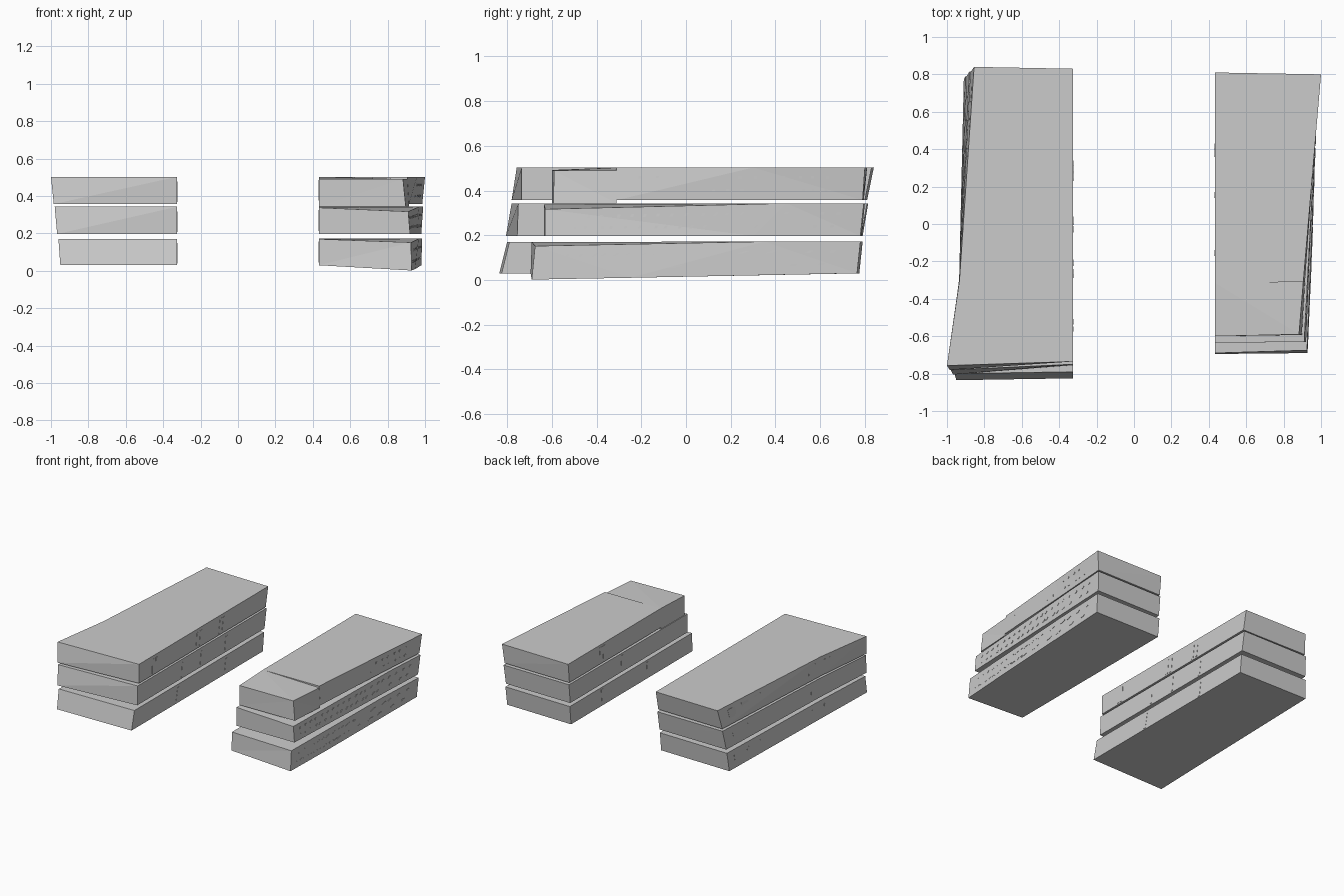
import bpy, bmesh, random
from mathutils import Vector

if "Cube" in bpy.data.objects:
    bpy.data.objects.remove(bpy.data.objects["Cube"])

random.seed(4)


def finish(bm, name):
    bmesh.ops.recalc_face_normals(bm, faces=bm.faces[:])
    me = bpy.data.meshes.new(name)
    bm.to_mesh(me)
    bm.free()
    bpy.context.collection.objects.link(bpy.data.objects.new(name, me))


def slab(name, low, high):
    """Loft one storey between a floor outline and a roof outline."""
    bm = bmesh.new()
    a = [bm.verts.new(p) for p in low]
    b = [bm.verts.new(p) for p in high]
    bm.faces.new(a)
    bm.faces.new(b)
    n = len(a)
    for i in range(n):
        j = (i + 1) % n
        bm.faces.new((a[i], a[j], b[j], b[i]))
    bmesh.ops.triangulate(bm, faces=[f for f in bm.faces if len(f.verts) > 3])
    finish(bm, name)
    return [Vector(p) for p in low], [Vector(p) for p in high]


def panels(name, walls, items, side):
    """Thin panels (y, v, width, height) lying on the wall spans."""
    bm = bmesh.new()
    for y, v, w, h in items:
        for l0, l1, h0, h1 in walls:
            if not (min(h0.y, h1.y) <= y - w / 2 and y + w / 2 <= max(h0.y, h1.y)):
                continue
            span = h1.y - h0.y
            rise = h0.z - l0.z

            def at(dy, dv, off):
                u = (y + dy - h0.y) / span
                t = v + dv / rise
                p = l0.lerp(l1, u).lerp(h0.lerp(h1, u), t)
                return p + Vector((side * off, 0, 0))

            ring = [(-w/2, -h/2), (w/2, -h/2), (w/2, h/2), (-w/2, h/2)]
            a = [bm.verts.new(at(*c, -0.003)) for c in ring]
            b = [bm.verts.new(at(*c, 0.0015)) for c in ring]
            bm.faces.new(a)
            bm.faces.new(b)
            for i in range(4):
                j = (i + 1) % 4
                bm.faces.new((a[i], a[j], b[j], b[i]))
            break
    finish(bm, name)


def walls_of(outline, pairs):
    lo, hi = outline
    return [(lo[i], lo[j], hi[i], hi[j]) for i, j in pairs]


def at_z(points, z):
    return [(x, y, z) for x, y in points]


# Left building: front outer, bend, back outer, back inner, front inner
XI = -0.325
left = [
    ("lower", 0.03, 0.17,
     [(-0.95, -0.835), (-0.935, -0.3), (-0.91, 0.775), (XI, 0.765), (XI, -0.825)],
     [(-0.96, -0.80), (-0.935, -0.3), (-0.90, 0.79), (XI, 0.78), (XI, -0.79)]),
    ("middle", 0.197, 0.343,
     [(-0.967, -0.805), (-0.935, -0.3), (-0.895, 0.79), (XI, 0.785), (XI, -0.755)],
     [(-0.98, -0.78), (-0.935, -0.3), (-0.88, 0.815), (XI, 0.81), (XI, -0.75)]),
    ("upper", 0.357, 0.503,
     [(-0.985, -0.78), (-0.935, -0.3), (-0.875, 0.81), (XI, 0.80), (XI, -0.735)],
     [(-1.0, -0.757), (-0.933, -0.3), (-0.855, 0.84), (XI, 0.83), (XI, -0.735)]),
]
left_doors = {"lower": [-0.25, 0.33], "middle": [-0.2, 0.03, 0.33],
              "upper": [-0.56, -0.52, -0.02, 0.02, 0.26, 0.30]}
for tag, z0, z1, lo, hi in left:
    o = slab("left_building_" + tag + "_floor", at_z(lo, z0), at_z(hi, z1))
    size = (0.08, 0.07) if tag == "upper" else (0.03, 0.05)
    count = 8 if tag == "upper" else 9
    panels("left_building_" + tag + "_windows", walls_of(o, [(0, 1), (1, 2)]),
           [(0.70 - 0.15 * i, 0.55, *size) for i in range(count)], -1)
    panels("left_building_" + tag + "_doors", walls_of(o, [(4, 3)]),
           [(y, 0.45, 0.025, 0.11) for y in left_doors[tag]], 1)

# Right building: front inner, front outer, bend, back outer, back inner
XR = 0.432
right = [
    ("lower",
     [(XR, -0.695, 0.03), (0.928, -0.69, 0.002), (0.948, -0.25, 0.01),
      (0.98, 0.765, 0.03), (XR, 0.775, 0.03)],
     [(XR, -0.69, 0.17), (0.925, -0.675, 0.152), (0.966, 0.35, 0.172),
      (0.985, 0.78, 0.172), (XR, 0.79, 0.172)]),
    ("middle",
     [(XR, -0.635, 0.197), (0.92, -0.63, 0.197), (0.959, 0.3, 0.197),
      (0.98, 0.78, 0.197), (XR, 0.785, 0.197)],
     [(XR, -0.635, 0.338), (0.91, -0.63, 0.317), (0.968, 0.45, 0.343),
      (0.99, 0.795, 0.343), (XR, 0.80, 0.343)]),
    ("upper",
     [(XR, -0.315, 0.357), (0.914, -0.31, 0.357), (0.95, 0.3, 0.357),
      (0.985, 0.79, 0.357), (XR, 0.795, 0.357)],
     [(XR, -0.315, 0.503), (0.905, -0.31, 0.503), (0.957, 0.3, 0.503),
      (1.0, 0.80, 0.503), (XR, 0.81, 0.503)]),
]
right_doors = {"lower": [-0.15, 0.4], "middle": [0.16], "upper": [0.42, 0.38]}
for tag, lo, hi in right:
    o = slab("right_building_" + tag + "_floor", lo, hi)
    start = -0.2 if tag == "upper" else -0.55
    dots = [(start + 0.065 * i + random.uniform(-0.015, 0.015), v, 0.014, 0.012)
            for i in range(int((0.75 - start) / 0.065)) for v in (0.3, 0.7)]
    panels("right_building_" + tag + "_windows",
           walls_of(o, [(1, 2), (2, 3)]), dots, 1)
    panels("right_building_" + tag + "_doors", walls_of(o, [(0, 4)]),
           [(y, 0.5, 0.025, 0.11) for y in right_doors[tag]], -1)

# Lowered front end of the right building's upper floor
slab("right_building_upper_front",
     [(XR, -0.60, 0.343), (0.897, -0.593, 0.343), (0.914, -0.31, 0.343), (XR, -0.315, 0.343)],
     [(XR, -0.60, 0.492), (0.882, -0.59, 0.49), (0.905, -0.31, 0.49), (XR, -0.315, 0.503)])
